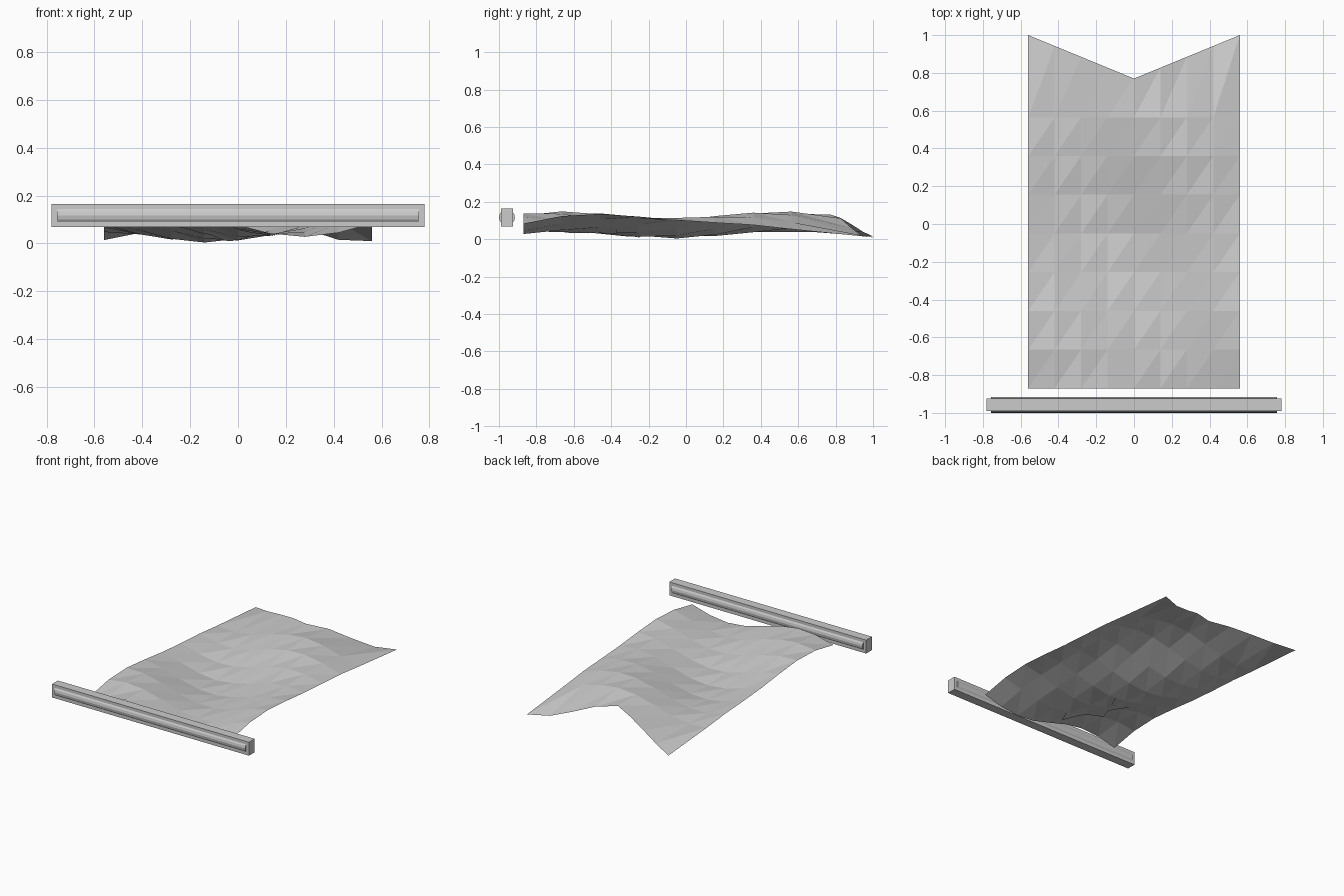
import bpy, bmesh, math
from mathutils import Vector

if "Cube" in bpy.data.objects:
    bpy.data.objects.remove(bpy.data.objects["Cube"])


def material(name, v):
    m = bpy.data.materials.new(name)
    m.diffuse_color = (v, v, v, 1)
    m.use_nodes = True
    m.node_tree.nodes["Principled BSDF"].inputs["Base Color"].default_value = m.diffuse_color
    return m


grey = material("plain grey", 0.6)


def add_object(name, bm, mat):
    mesh = bpy.data.meshes.new(name)
    bm.to_mesh(mesh)
    bm.free()
    mesh.materials.append(mat)
    ob = bpy.data.objects.new(name, mesh)
    bpy.context.collection.objects.link(ob)
    return ob


# Height of the rippled cloth: a diagonal wave plus a small lengthwise one
def ripple(x, y):
    trough = -0.165 - 0.5 * y
    diagonal = 0.055 * (1 - math.cos(2 * math.pi * (x - trough) / 1.15))
    lengthwise = 0.0175 * (1 - math.cos(2 * math.pi * (y + 0.075) / 1.15))
    return 0.004 + diagonal + lengthwise


# Cloth sheet: 8 by 8 faceted grid whose last row forms the swallowtail notch
def cloth_sheet():
    bm = bmesh.new()
    rows = []
    for j in range(9):
        row = []
        for i in range(9):
            x = -0.56 + 0.14 * i
            y = -0.87 + 0.205 * j
            if j == 8:
                y += 0.23 * abs(x) / 0.56
            row.append(bm.verts.new((x, y, ripple(x, y))))
        rows.append(row)
    for j in range(8):
        for i in range(8):
            a, b = rows[j][i], rows[j][i + 1]
            c, d = rows[j + 1][i + 1], rows[j + 1][i]
            bm.faces.new((a, b, c))
            bm.faces.new((a, c, d))
    return bm


add_object("banner_cloth", cloth_sheet(), grey)

# Six-pointed star lying just under the cloth, cut from a copy of the sheet
bm = cloth_sheet()
centre = Vector((-0.04, -0.51, 0))
radius = 0.28
normals = [Vector((math.cos(math.radians(30 + 60 * k)),
                   math.sin(math.radians(30 + 60 * k)), 0)) for k in range(6)]
for n in normals:
    geom = bm.verts[:] + bm.edges[:] + bm.faces[:]
    bmesh.ops.bisect_plane(bm, geom=geom, dist=1e-5,
                           plane_co=centre + n * radius / 2, plane_no=n)


def in_star(p):
    inside = [(p - centre).dot(n) < radius / 2 for n in normals]
    return all(inside[0::2]) or all(inside[1::2])


outside = [f for f in bm.faces if not in_star(f.calc_center_median())]
bmesh.ops.delete(bm, geom=outside, context='FACES')
bmesh.ops.translate(bm, verts=bm.verts[:], vec=(0, 0, -0.004))
add_object("star_emblem", bm, grey)

# Square crossbar
bar_centre = Vector((0, -0.9575, 0.117))
bm = bmesh.new()
bmesh.ops.create_cube(bm, size=1)
bmesh.ops.scale(bm, verts=bm.verts[:], vec=(1.56, 0.065, 0.096))
bmesh.ops.translate(bm, verts=bm.verts[:], vec=bar_centre)
add_object("crossbar", bm, grey)

# Round rod that bulges through the front and back of the crossbar
bpy.ops.mesh.primitive_cylinder_add(vertices=16, radius=0.0425, depth=1.514,
                                    location=bar_centre,
                                    rotation=(0, math.pi / 2, 0))
rod = bpy.context.object
rod.name = "hanging_rod"
rod.data.materials.append(grey)
